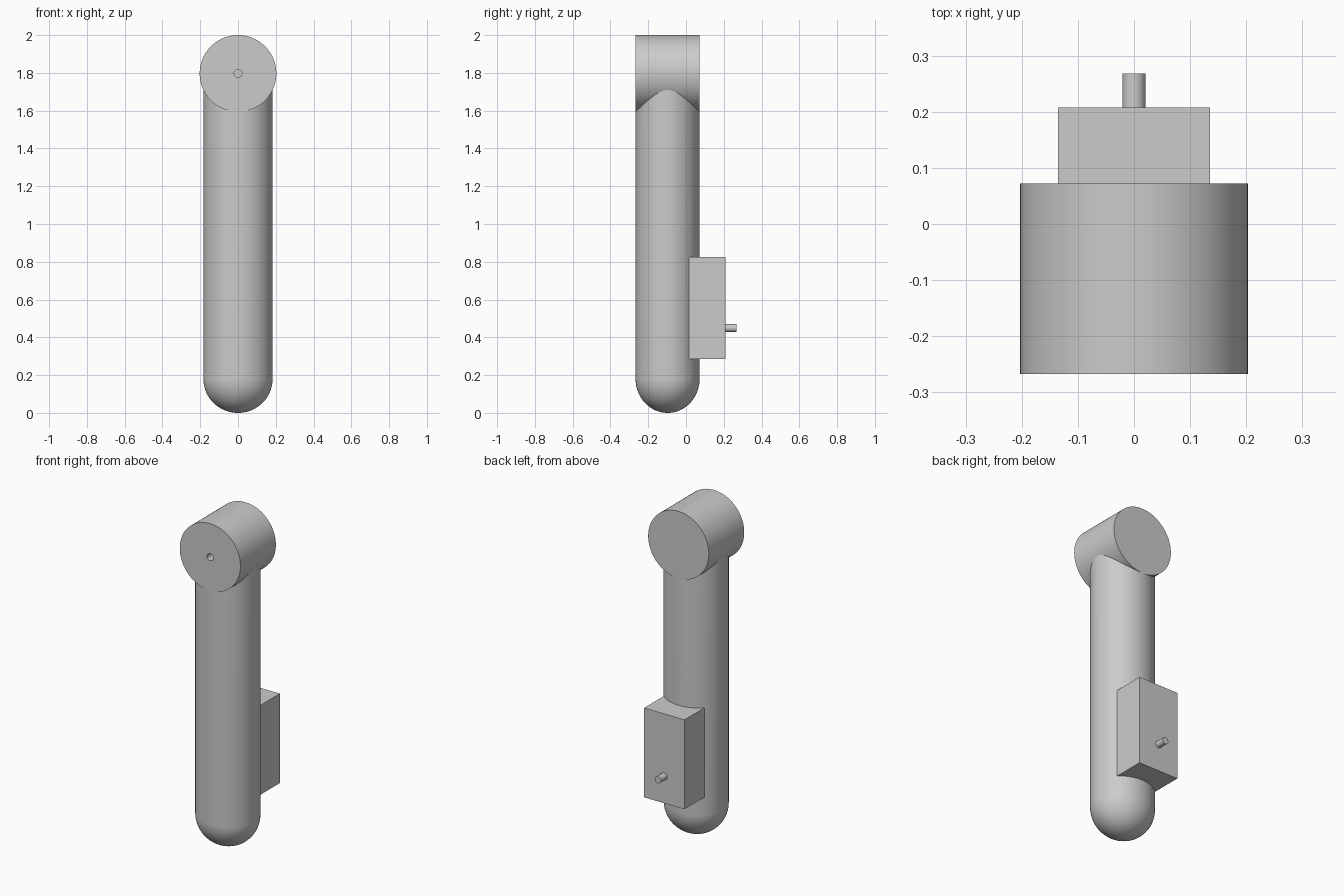
import bpy, bmesh, math
from mathutils import Matrix, Vector

if "Cube" in bpy.data.objects:
    bpy.data.objects.remove(bpy.data.objects["Cube"], do_unlink=True)

grey = bpy.data.materials.new("plain_grey")
grey.use_nodes = True
colour = (0.6, 0.6, 0.6, 1)
grey.diffuse_color = colour
grey.node_tree.nodes["Principled BSDF"].inputs["Base Color"].default_value = colour

AXIS_Y = -0.0975      # depth of the body's centre line
FRONT, BACK = -0.267, 0.072
HEAD_Z = 1.797
BOX_BACK = 0.208
along_y = Matrix.Rotation(-math.pi / 2, 4, "X")   # turns +z into +y


def finish(name, bm, smooth=True):
    bmesh.ops.recalc_face_normals(bm, faces=bm.faces)
    mesh = bpy.data.meshes.new(name)
    bm.to_mesh(mesh)
    bm.free()
    mesh.materials.append(grey)
    obj = bpy.data.objects.new(name, mesh)
    bpy.context.collection.objects.link(obj)
    if smooth:
        bpy.ops.object.select_all(action="DESELECT")
        obj.select_set(True)
        bpy.context.view_layer.objects.active = obj
        bpy.ops.object.shade_smooth_by_angle(angle=math.radians(30))
    return obj


def lathe(name, profile, matrix, sides=96):
    """Spin (radius, height) points about z, then place the result."""
    bm = bmesh.new()
    verts = [bm.verts.new((r, 0, h)) for r, h in profile]
    edges = [bm.edges.new(pair) for pair in zip(verts, verts[1:])]
    bmesh.ops.spin(bm, geom=verts + edges, cent=(0, 0, 0), axis=(0, 0, 1),
                   angle=math.tau, steps=sides)
    bmesh.ops.remove_doubles(bm, verts=bm.verts, dist=0.00001)
    bmesh.ops.transform(bm, matrix=matrix, verts=bm.verts)
    return finish(name, bm)


# Slightly oval body with a rounded lower end
CAP = 0.18
profile = [(math.sin(a), CAP * (1 - math.cos(a)))
           for a in (math.pi / 2 * i / 24 for i in range(25))]
profile += [(1, 1.715), (0, 1.715)]
lathe("body", profile,
      Matrix.Translation((0, AXIS_Y, 0)) @ Matrix.Diagonal((0.183, 0.1695, 1, 1)))

# Round head lying front to back, with a small hole in its front face
depth = BACK - FRONT
lathe("head", [(0, 0.1), (0.021, 0.1), (0.021, 0), (0.203, 0), (0.203, depth), (0, depth)],
      Matrix.Translation((0, FRONT, HEAD_Z)) @ along_y)

# Box on the back of the body
low, high = Vector((-0.135, -0.03, 0.285)), Vector((0.135, BOX_BACK, 0.826))
bm = bmesh.new()
bmesh.ops.create_cube(bm, size=1, matrix=Matrix.Translation((low + high) / 2)
                      @ Matrix.Diagonal((*(high - low), 1)))
finish("back_box", bm, smooth=False)

# Pin sticking out of the box
lathe("pin", [(0, -0.02), (0.0205, -0.02), (0.0205, 0.06), (0, 0.06)],
      Matrix.Translation((0, BOX_BACK, 0.449)) @ along_y, sides=48)
